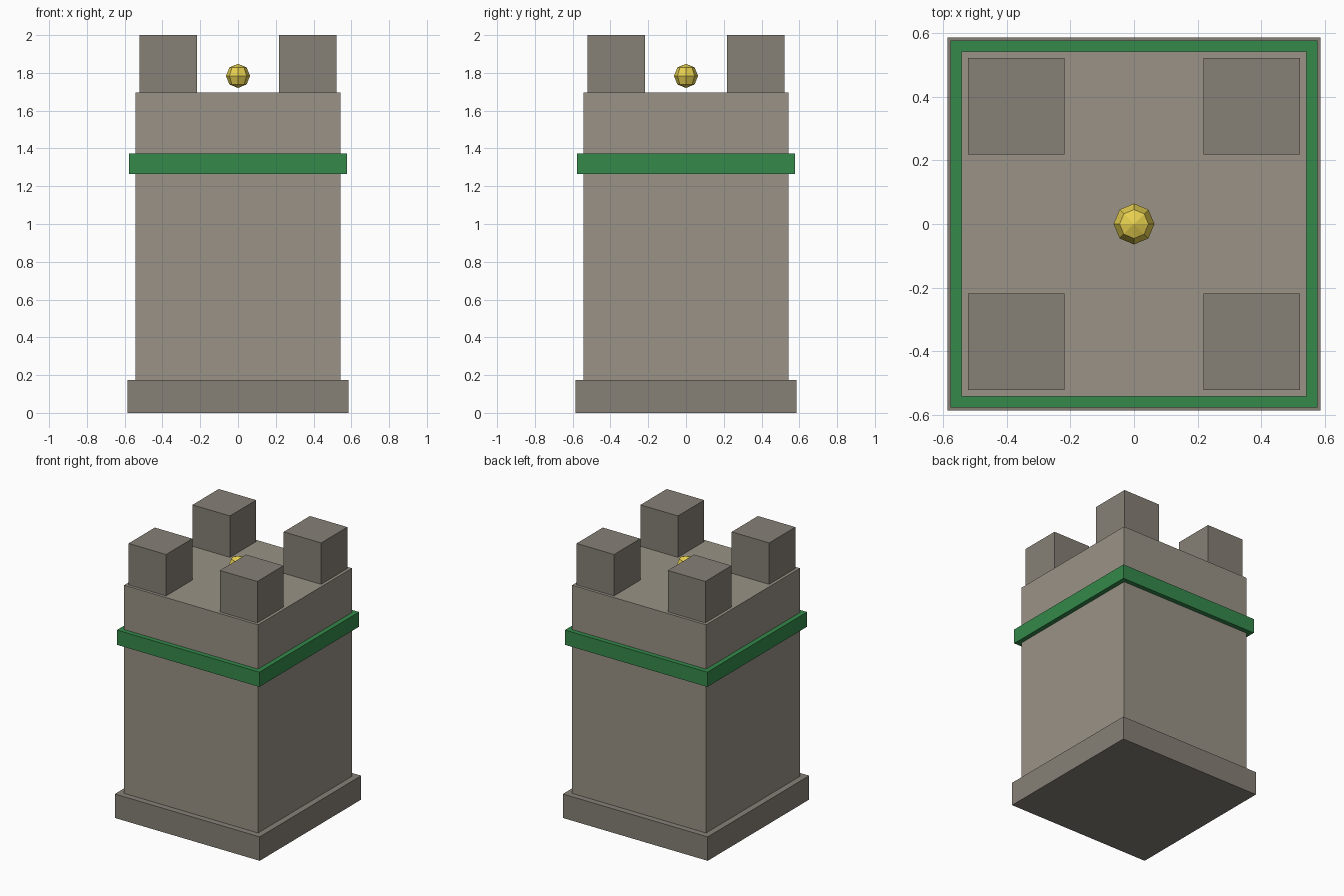
import bpy

if "Cube" in bpy.data.objects:
    bpy.data.objects.remove(bpy.data.objects["Cube"])


def material(name, color):
    m = bpy.data.materials.new(name)
    m.diffuse_color = color
    m.use_nodes = True
    m.node_tree.nodes["Principled BSDF"].inputs["Base Color"].default_value = m.diffuse_color
    return m


def box(name, half, z0, z1, mat, x=0, y=0):
    bpy.ops.mesh.primitive_cube_add(size=1, location=(x, y, (z0 + z1) / 2))
    o = bpy.context.object
    o.name = name
    o.scale = (half * 2, half * 2, z1 - z0)
    bpy.ops.object.transform_apply(location=False, rotation=False, scale=True)
    o.data.materials.append(mat)
    return o


stone = material("stone", (0.32, 0.29, 0.24, 1))
dark_stone = material("dark_stone", (0.24, 0.215, 0.18, 1))
green = material("green", (0.035, 0.25, 0.07, 1))
gold = material("gold", (0.80, 0.63, 0.08, 1))

# Plinth, tower shaft and coloured band
box("plinth", 0.586, 0, 0.175, dark_stone)
box("tower_body", 0.542, 0.175, 1.697, stone)
box("band", 0.576, 1.265, 1.373, green)

# Four corner battlements
for sx in (-1, 1):
    for sy in (-1, 1):
        box("battlement", 0.1515, 1.697, 2.0, dark_stone, sx * 0.369, sy * 0.369)

# Small faceted ball hovering over the roof
bpy.ops.mesh.primitive_uv_sphere_add(segments=8, ring_count=4, radius=0.064,
                                     location=(0, 0, 1.784))
ball = bpy.context.object
ball.name = "gold_ball"
ball.data.materials.append(gold)
